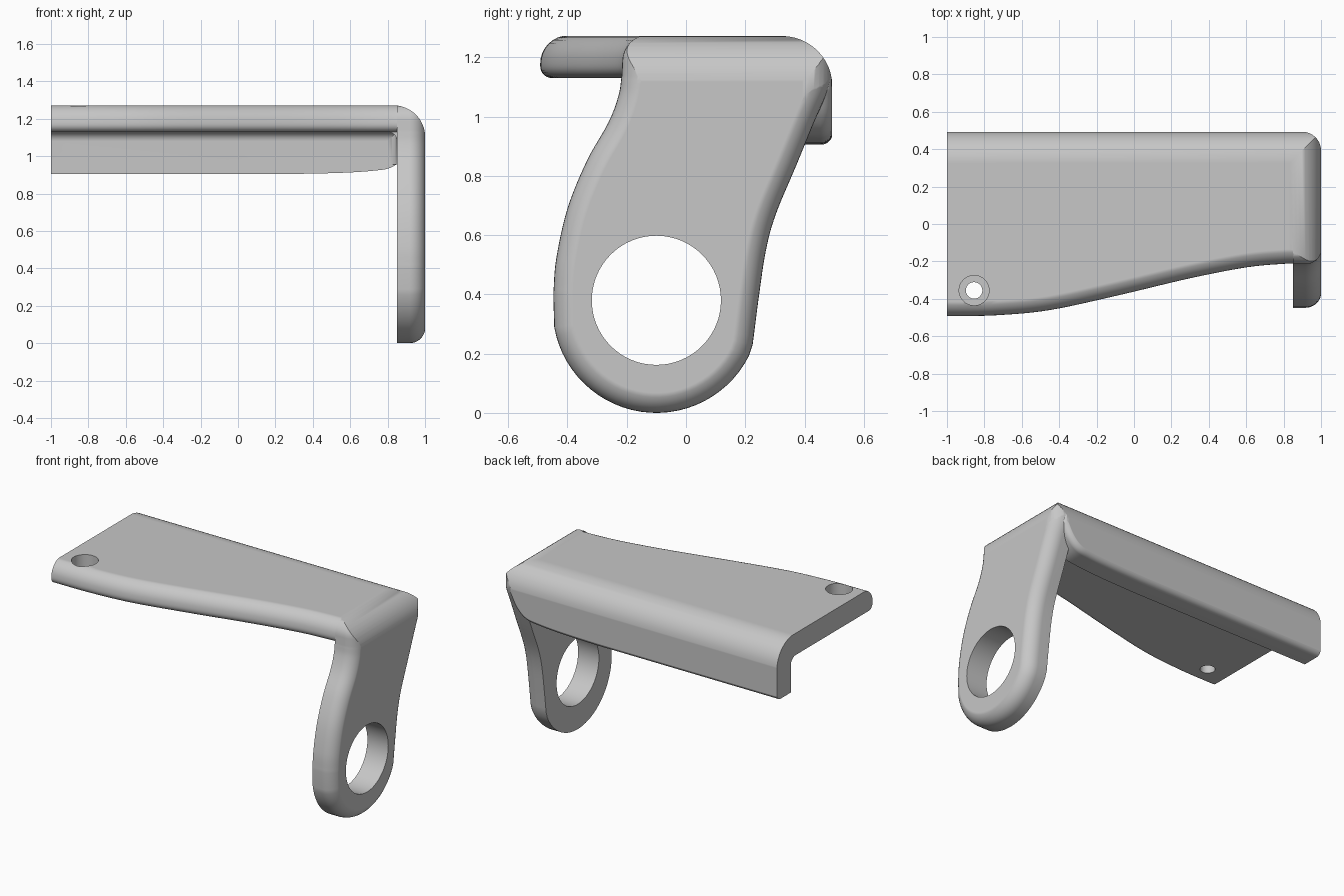
import bpy, bmesh, math
from mathutils import Vector, Matrix

cube = bpy.data.objects.get("Cube")
if cube:
    bpy.data.objects.remove(cube, do_unlink=True)

grey = bpy.data.materials.new("satin grey")
grey.use_nodes = True
grey.diffuse_color = (0.57, 0.57, 0.57, 1)
grey.node_tree.nodes["Principled BSDF"].inputs["Base Color"].default_value = (0.57, 0.57, 0.57, 1)


def make(name, bm):
    bmesh.ops.recalc_face_normals(bm, faces=bm.faces)
    mesh = bpy.data.meshes.new(name)
    bm.to_mesh(mesh)
    bm.free()
    mesh.materials.append(grey)
    obj = bpy.data.objects.new(name, mesh)
    bpy.context.collection.objects.link(obj)
    return obj


def spline(pts, steps=6):
    """Catmull-Rom curve through the points."""
    p = [Vector(a) for a in pts]
    p = [2 * p[0] - p[1]] + p + [2 * p[-1] - p[-2]]
    out = []
    for a, b, c, d in zip(p, p[1:], p[2:], p[3:]):
        for i in range(steps):
            t = i / steps
            out.append(0.5 * (2 * b + (c - a) * t + (2 * a - 5 * b + 4 * c - d) * t * t
                              + (3 * b - a - 3 * c + d) * t ** 3))
    return out + [p[-2]]


def arc(cx, cy, r, start, end, n=8):
    angles = [math.radians(start + (end - start) * i / n) for i in range(n + 1)]
    return [Vector((cx + r * math.cos(a), cy + r * math.sin(a))) for a in angles]


def inset(pts, d):
    """Move a counter-clockwise outline inwards by d."""
    out = []
    for i, p in enumerate(pts):
        e1 = (p - pts[i - 1]).normalized()
        e2 = (pts[(i + 1) % len(pts)] - p).normalized()
        n1, n2 = Vector((-e1.y, e1.x)), Vector((-e2.y, e2.x))
        out.append(p + (n1 + n2) * d / (1 + n1.dot(n2)))
    return out


def plate(name, outline, place, inner, outer, r_out=0, r_in=0, n=8):
    """Extrude an outline from inner to outer with rounded rims."""
    pts = []
    for p in map(Vector, outline):
        if not pts or (p - pts[-1]).length > 1e-4:
            pts.append(p)
    quarter = [math.pi / 2 * i / n for i in range(n + 1)]
    layers = [(inner + r_in * (1 - math.sin(a)), r_in * (1 - math.cos(a)))
              for a in reversed(quarter)] if r_in else [(inner, 0)]
    layers += [(outer - r_out * (1 - math.sin(a)), r_out * (1 - math.cos(a)))
               for a in quarter] if r_out else [(outer, 0)]
    bm = bmesh.new()
    rings = [[bm.verts.new(place(p.x, p.y, h)) for p in inset(pts, d)] for h, d in layers]
    for lo, hi in zip(rings, rings[1:]):
        for i in range(len(lo)):
            bm.faces.new((lo[i - 1], lo[i], hi[i], hi[i - 1]))
    bm.faces.new(rings[0])
    bm.faces.new(rings[-1])
    return make(name, bm)


def apply(obj, other, operation):
    mod = obj.modifiers.new("join", 'BOOLEAN')
    mod.operation, mod.object, mod.solver = operation, other, 'EXACT'
    bpy.context.view_layer.objects.active = obj
    bpy.ops.object.modifier_apply(modifier=mod.name)
    bpy.data.objects.remove(other, do_unlink=True)


def drill(name, start, end, r):
    a, b = Vector(start), Vector(end)
    bm = bmesh.new()
    bmesh.ops.create_cone(bm, cap_ends=True, segments=64, radius1=r, radius2=r, depth=(b - a).length)
    turn = (b - a).to_track_quat('Z', 'Y').to_matrix().to_4x4()
    bm.transform(Matrix.Translation((a + b) / 2) @ turn)
    apply(bracket, make(name, bm), 'DIFFERENCE')


TOP, BACK, SIDE = 1.272, 0.493, 1.0
UNDER, INNER, FRONT = 1.13, 0.85, 0.35
SKIN = .002    # the plates stand just proud of the envelope that trims them

# Top plate with its sweeping front edge
top = spline([(-1.2, -.49), (-.95, -.492), (-.72, -.487), (-.45, -.46), (-.1, -.385),
              (.3, -.29), (.6, -.232), (.8, -.213), (.89, -.211)])
top += arc(.89, -.131, .08, -90, 0) + [Vector((.97, .62)), Vector((-1.2, .62))]
bracket = plate("bracket", top, lambda x, y, h: (x, y, h), UNDER, TOP + SKIN, .095, .04)

# Hanging side arm ending in a round eye
arm = arc(-.1, .35, .35, 190, 333, 28)
arm += spline([(.225, .23), (.247, .4), (.27, .55), (.303, .67), (.37, .83),
               (.432, .98), (.475, 1.08), (.493, 1.15), (.52, 1.22)])
arm += [Vector((.52, TOP + .004))] + arc(-.125, TOP - .086, .09, 90, 180)
arm += spline([(-.217, 1.14), (-.228, 1.07), (-.262, .98), (-.335, .85),
               (-.4, .69), (-.438, .52), (-.448, .4)])
apply(bracket, plate("side_arm", arm, lambda y, z, h: (h, y, z), INNER, SIDE + SKIN, .085), 'UNION')

# Back flange, its lower edge rising towards the arm
flange = [Vector((-1.2, 1.24)), Vector((-1.2, .905))]
flange += spline([(.3, .905), (.55, .911), (.72, .922), (.82, .94), (.89, 1.0), (.94, 1.09)])
flange += [Vector((.95, 1.24))]
apply(bracket, plate("back_flange", flange, lambda x, z, h: (x, h, z),
                     FRONT, BACK + SKIN, .04), 'UNION')

# Fillets inside the three bends
R, IN = .05, .03
web = [Vector((-IN, -IN)), Vector((R, -IN))] + arc(R, R, R, -90, -180) + [Vector((-IN, R))]
for name, place, a, b in (
        ("flange_fillet", lambda u, v, h: (h, FRONT - u, UNDER - v), -1.1, .9),
        ("arm_fillet", lambda u, v, h: (INNER - u, h, UNDER - v), -.17, .4),
        ("corner_fillet", lambda u, v, h: (INNER - u, FRONT - v, h), .955, 1.2)):
    apply(bracket, plate(name, web, place, a, b), 'UNION')

# Envelope: rounded upper bends, then a trimmed left end and rounded upright corner
bm = bmesh.new()
bmesh.ops.create_cube(bm, size=1)
low, high = Vector((-1.1, -.8, -.2)), Vector((SIDE + SKIN / 2, BACK + SKIN / 2, TOP))
for v in bm.verts:
    v.co = [high[i] if v.co[i] > 0 else low[i] for i in range(3)]
corner = max(bm.verts, key=lambda v: sum(v.co))
bends = [e for e in corner.link_edges if e.other_vert(corner).co.z > 1]
bmesh.ops.bevel(bm, geom=bends, offset=.17, segments=12, profile=.5, affect='EDGES')
apply(bracket, make("upper_envelope", bm), 'INTERSECT')
block = [Vector((-1, -.7)), Vector((SIDE, -.7))] + arc(SIDE - .1, BACK - .1, .1, 0, 90)
block += [Vector((-1, BACK))]
apply(bracket, plate("side_envelope", block, lambda x, y, h: (x, y, h), -.1, 1.4), 'INTERSECT')

# Arm eye with a shallow inner recess, and two counterbored screw holes
drill("eye", (.7, -.1, .38), (1.1, -.1, .38), .218)
drill("eye_recess", (.7, -.1, .38), (INNER + .04, -.1, .38), .242)
drill("top_hole", (-.855, -.355, 1.05), (-.855, -.355, 1.4), .044)
drill("top_counterbore", (-.855, -.355, 1.19), (-.855, -.355, 1.4), .08)
drill("back_hole", (-.855, .2, 1.02), (-.855, .6, 1.02), .044)
drill("back_counterbore", (-.855, .41, 1.02), (-.855, .6, 1.02), .08)

# Smooth shading with crisp edges
bpy.ops.object.select_all(action='DESELECT')
bracket.select_set(True)
bpy.context.view_layer.objects.active = bracket
bpy.ops.object.shade_smooth_by_angle(angle=math.radians(30))
weighted = bracket.modifiers.new("even shading", 'WEIGHTED_NORMAL')
weighted.keep_sharp = True
